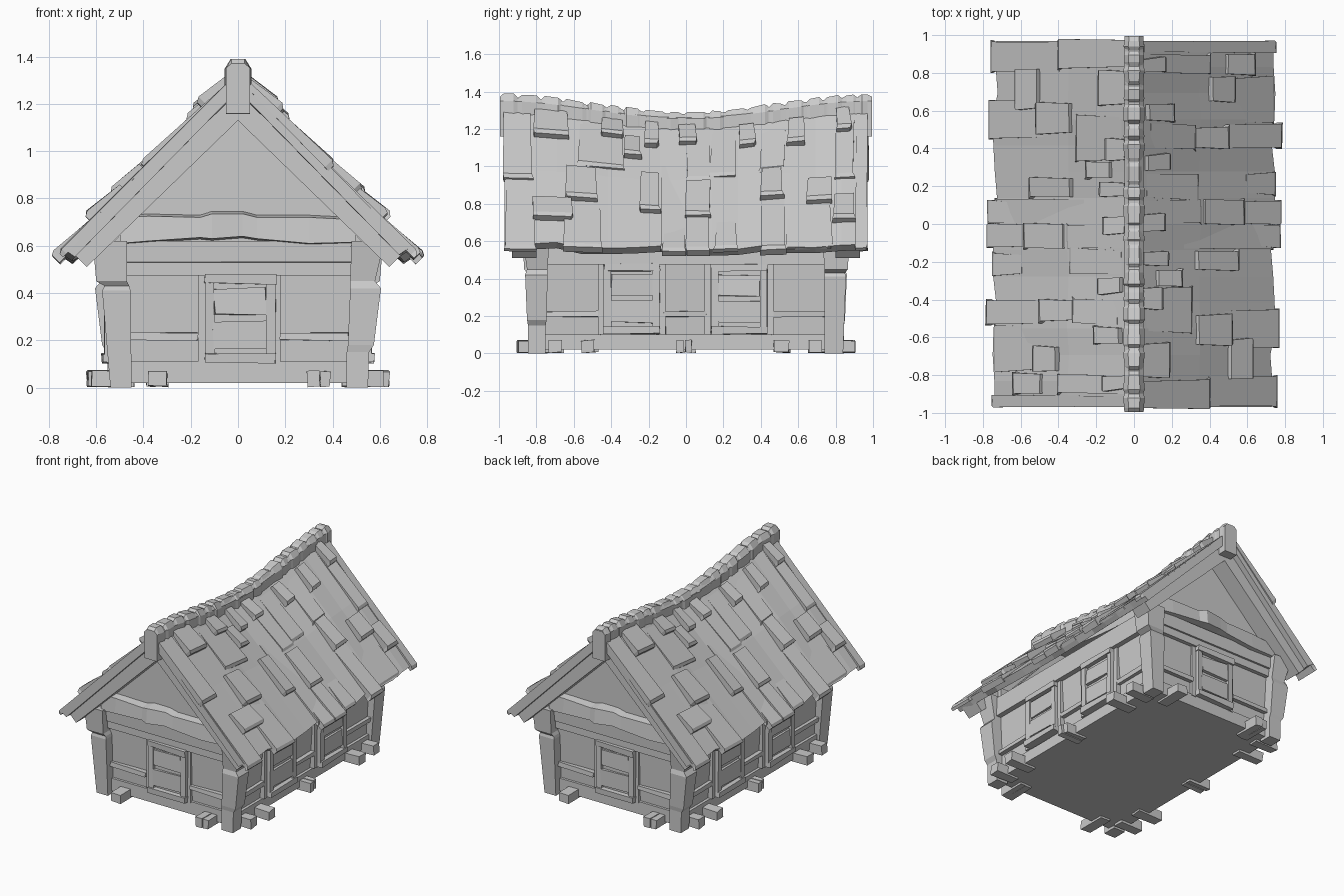
import bpy, bmesh, math, random
from mathutils import Vector, Matrix

random.seed(4)
R = random.uniform
TURN = Matrix.Rotation(math.pi, 4, 'Z')


def make(name, lofts, both=True):
    """Build lofts (lists of equal-length rings) as one object, plus its half-turn twin."""
    bm = bmesh.new()
    for rings in lofts:
        vs = [[bm.verts.new(p) for p in ring] for ring in rings]
        n = len(vs[0])
        for a, b in zip(vs, vs[1:]):
            for i in range(n):
                j = (i + 1) % n
                bm.faces.new((a[i], a[j], b[j], b[i]))
        bm.faces.new(vs[0][::-1])
        bm.faces.new(vs[-1])
    bmesh.ops.recalc_face_normals(bm, faces=bm.faces)
    me = bpy.data.meshes.new(name)
    bm.to_mesh(me)
    bm.free()
    ob = bpy.data.objects.new(name, me)
    bpy.context.collection.objects.link(ob)
    if both:
        twin = bpy.data.objects.new(name + "_opposite", me.copy())
        twin.data.transform(TURN)
        bpy.context.collection.objects.link(twin)
    return ob


def box(x0, x1, y0, y1, z0, z1, j=0.0):
    def q(x, y, z):
        return (x + R(-j, j), y + R(-j, j), z + R(-j, j))
    return [[q(x0, y0, z), q(x1, y0, z), q(x1, y1, z), q(x0, y1, z)] for z in (z0, z1)]


def to_side(loft):
    """Turn a part designed on the front wall (facing -y) onto the right wall (+x)."""
    return [[(-p[1], p[0], p[2]) for p in ring] for ring in loft]


# --- Roof surface: y along ridge, t from ridge (0) to eave (1), h above the slope
def sag(y):
    return 0.5 + 0.5 * math.cos(math.pi * max(-1, min(1, y)))


def roof(y, t, h):
    zr, ze = 1.315 - 0.09 * sag(y), 0.575 - 0.02 * sag(y)
    x = 0.02 + 0.725 * t + 0.7 * h
    return (x, y, zr + (ze - zr) * t + 0.7 * h)


def t_at(y, z):
    zr, ze = 1.315 - 0.09 * sag(y), 0.575 - 0.02 * sag(y)
    return (zr - z) / (zr - ze)


def shingle(y0, y1, z0, z1, h0, h1, j=0.008):
    """Sloped board between heights z0 (low end, lift h0) and z1 (high end, lift h1)."""
    ym = (y0 + y1) / 2
    rings = []
    for t, h, w in ((t_at(ym, z1), h1, 0.006), (t_at(ym, z0) - 0.02, h0, 0), (t_at(ym, z0), h0 - 0.012, 0)):
        a, b = y0 + w + R(-j, j), y1 - w + R(-j, j)
        rings.append([roof(a, t, -0.02), roof(b, t, -0.02),
                      roof(b, t, h + R(-.003, .003)), roof(a, t, h + R(-.003, .003))])
    return rings


# Base roof slab, sagging and slightly uneven
slab = []
for i in range(15):
    y = -0.97 + 1.94 * i / 14
    e, m = 1.0 + R(-0.035, 0.01), R(-0.005, 0.015)
    slab.append([roof(y, -0.02, 0), roof(y, 0.45, m), roof(y, e, 0),
                 roof(y, e - 0.01, -0.055), roof(y, 0, -0.055)])
make("roof_slab", [slab])

# Long under-layer boards: y0, y1, low z, high z, lift
long_boards = [
    (-.98, -.82, .93, 1.29, .025), (-.97, -.80, .56, .93, .012), (-.58, -.33, .99, 1.22, .022),
    (-.65, -.45, .555, .83, .03), (-.14, .0, .56, 1.0, .012), (.0, .13, .535, .80, .035),
    (-.12, 0, .535, .72, .026), (.0, .13, .92, 1.2, .022), (.13, .27, .94, 1.19, .022),
    (.15, .27, .555, .7, .016), (.40, .53, .54, .83, .035), (.39, .53, .97, 1.2, .018),
    (.79, .90, .93, 1.28, .03), (.53, .78, .57, .8, .008), (.90, .97, .565, 1.28, .012)]
make("roof_boards", [shingle(a, b, c, d, h, 0.003) for a, b, c, d, h in long_boards])

# Short loose shingles: y0, y1, low z, high z
loose = [
    (-.81, -.63, 1.15, 1.29), (-.45, -.34, 1.15, 1.24), (-.33, -.24, 1.04, 1.15),
    (-.22, -.15, 1.10, 1.22), (-.04, .06, 1.11, 1.21), (.28, .37, 1.10, 1.21),
    (.54, .63, 1.11, 1.24), (.80, .88, 1.18, 1.30), (-.25, -.14, .75, .95),
    (.0, .13, .72, .91), (.40, .52, .82, .98), (.64, .78, .80, .92),
    (.79, .90, .70, .84), (-.64, -.48, .81, .98), (-.82, -.61, .71, .82)]
make("loose_shingles", [shingle(a, b, c, d, R(.04, .05), R(.02, .032)) for a, b, c, d in loose])

# --- Ridge beam and the row of worn cap blocks
beam = []
for i in range(13):
    y = -0.995 + 1.99 * i / 12
    z = 1.35 - 0.09 * sag(y)
    beam.append([(-.05, y, z - .19), (.05, y, z - .19), (.05, y, z), (.03, y, z + .02),
                 (-.03, y, z + .02), (-.05, y, z)])
make("ridge_beam", [beam], both=False)
caps, y = [], -0.995
while y < 0.96:
    y1 = min(y + R(0.08, 0.14), 0.995)
    if y1 > 0.95:
        y1 = 0.995
    rings = []
    for yy, s in ((y, .9), (y + .02, 1), (y1 - .025, 1), (y1 - .004, .9)):
        z, w = 1.33 - 0.095 * sag(yy), R(.049, .058) * s
        top = z + (.058 if s == 1 else .042) + R(-.006, .004)
        rings.append([(-w, yy, z - .05), (w, yy, z - .05), (w, yy, z + .02), (w * .55, yy, top),
                      (-w * .55, yy, top), (-w, yy, z + .02)])
    caps.append(rings)
    y = y1
make("ridge_caps", caps, both=False)

# --- Wall body, flaring a little towards the top
make("wall_body", [[[(-x, -y, z), (x, -y, z), (x, y, z), (-x, y, z)]
                    for x, y, z in ((.50, .775, .02), (.535, .79, .60))]], both=False)
# Gable triangle and the rafters on its edge
tri = [(-.56, .58), (.56, .58), (0, 1.19)]
make("gable", [[[(x, y, z) for x, z in tri] for y in (-.80, -.74)]])
rafters = []
for s in (-1, 1):
    prof = [(0, 1.13), (0, 1.25), (s * .70, .57), (s * .64, .51)]
    rafters.append([[(x, y, z) for x, z in prof] for y in (-.93, -.80)])
make("gable_rafters", rafters)

# --- Corner posts: z, outer x, inner x, outer y, inner y
left = [(0, .54, .45, .84, .74), (.41, .575, .455, .855, .74), (.43, .565, .46, .85, .74),
        (.45, .60, .47, .865, .74), (.62, .615, .47, .875, .73)]
right = [(0, .55, .46, .845, .75), (.15, .555, .46, .845, .75), (.18, .575, .465, .85, .745),
         (.42, .605, .475, .86, .74), (.45, .58, .475, .85, .74), (.62, .62, .48, .875, .73)]
make("corner_posts", [[[(s * a, -c, z), (s * b, -c, z), (s * b, -d, z), (s * a, -d, z)]
                       for z, a, b, c, d in prof] for s, prof in ((-1, left), (1, right))])

# --- Gable-wall beams; the upper one is crooked
make("gable_beams", [box(-.48, .48, -.83, -.76, .53, .62, .003), box(-.48, .48, -.815, -.76, .475, .53),
                     box(-.47, .47, -.795, -.75, .02, .11)])
crook = []
for x, lo, hi, d in ((-.50, .61, .72, .85), (-.38, .62, .725, .86), (-.16, .635, .72, .87),
                     (-.11, .63, .735, .89), (.02, .64, .735, .87), (.08, .63, .72, .865),
                     (.30, .61, .72, .86), (.50, .615, .71, .85)):
    crook.append([(x, -d, lo), (x, -d + .01, hi), (x, -.77, hi + .015), (x, -.77, lo - .01)])
make("crooked_beam", [crook])


# --- Windows, designed on a front wall at depth d and centred at c
def window(c, d):
    parts = [box(c - .15, c + .15, -d - .045, -d + .03, .44, .48, .005),
             box(c - .15, c + .15, -d - .045, -d + .03, .105, .145, .005),
             box(c - .115, c + .115, -d - .012, -d + .03, .13, .45),
             box(c - .11, c + .11, -d - .028, -d, .31, .42, .006),
             box(c - .115, c + .115, -d - .028, -d, .165, .28, .006)]
    for s in (-1, 1):
        parts.append(box(c + s * .13 - .02, c + s * .13 + .02, -d - .035, -d + .03, .13, .45, .003))
    return parts


make("gable_window", window(.01, .79))
make("side_windows", [to_side(p) for c in (-.29, .285) for p in window(c, .53)])

# --- Wall rails, side beams and battens
make("gable_rails", [box(-.47, -.17, -.81, -.77, .20, .23, .005), box(.18, .47, -.81, -.77, .20, .23, .005),
                     box(-.17, -.135, -.80, -.77, .1, .48), box(.145, .18, -.80, -.77, .1, .48)])
side = [box(-.75, .75, -.565, -.48, .475, .61), box(-.75, .75, -.525, -.48, .02, .10)]
for a, b in ((-.75, -.46), (-.12, .11), (.46, .75)):
    side.append(box(a, b, -.54, -.48, .195, .225, .004))
for c in (-.455, -.125, .115, .45):
    side.append(box(c - .016, c + .016, -.54, -.48, .1, .48, .002))
make("side_rails", [to_side(p) for p in side])

# --- Foundation stubs poking out at the ground
stubs = [box(.44, R(.60, .64), c - w, c + w, .005, .07, .004)
         for c, w in ((-.70, .035), (-.525, .035), (-.03, .02), (.012, .018), (.51, .04), (.69, .035))]
stubs += [box(c - w, c + w, -R(.88, .91), -.70, .005, .07, .004)
          for c, w in ((-.34, .04), (.32, .028), (.37, .02))]
make("foundation_stubs", stubs)
